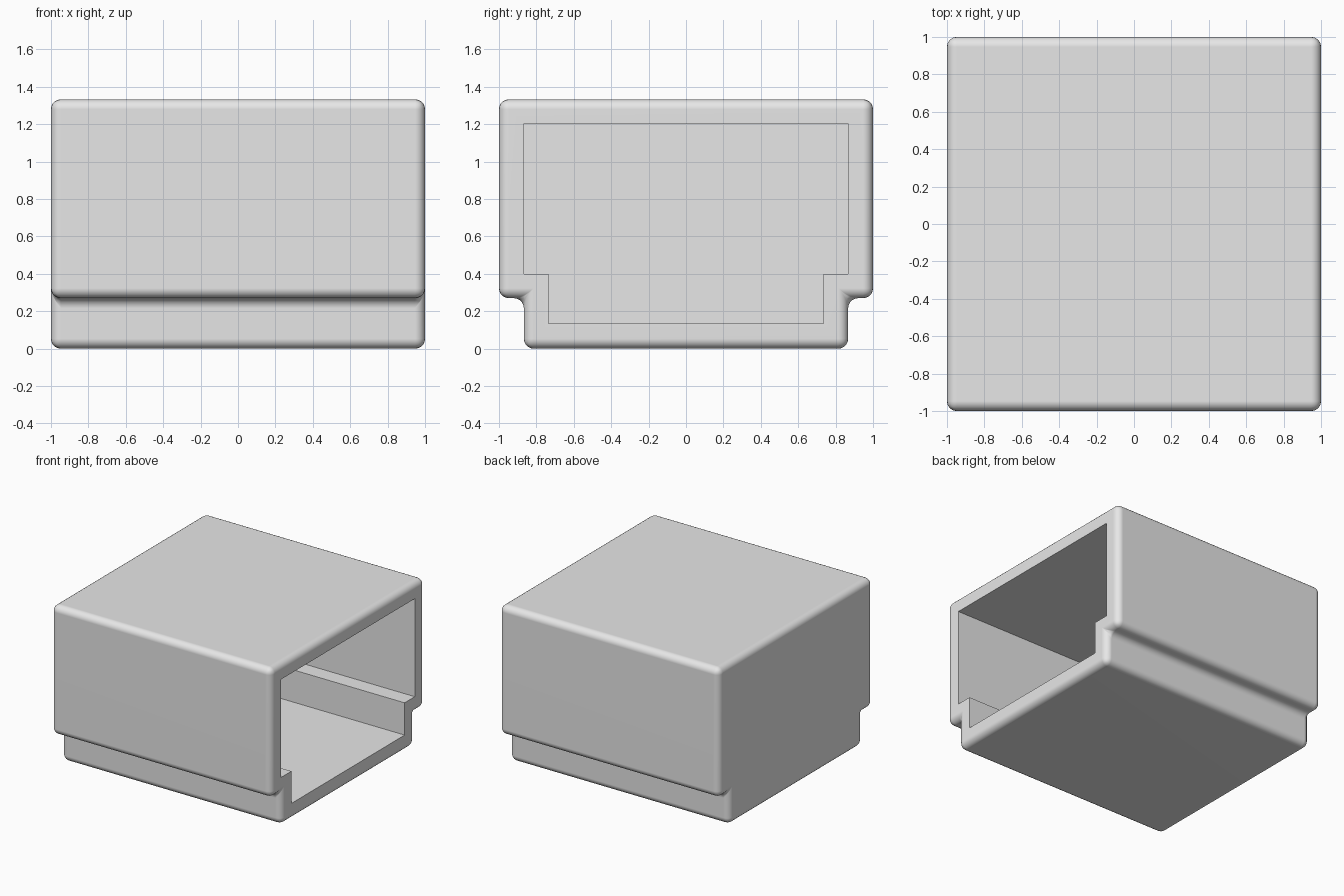
import bpy, bmesh

if "Cube" in bpy.data.objects:
    bpy.data.objects.remove(bpy.data.objects["Cube"], do_unlink=True)

grey = bpy.data.materials.new("light grey")
grey.use_nodes = True
grey.diffuse_color = (0.8, 0.8, 0.8, 1)
grey.node_tree.nodes["Principled BSDF"].inputs["Base Color"].default_value = (0.8, 0.8, 0.8, 1)


def stepped_block(name, x0, x1, wide, narrow, bottom, step, top):
    """Extrude a stepped, symmetric profile along x."""
    half = [(narrow, bottom), (narrow, step), (wide, step), (wide, top)]
    profile = half + [(-y, z) for y, z in reversed(half)]
    bm = bmesh.new()
    face = bm.faces.new([bm.verts.new((x0, y, z)) for y, z in profile])
    grown = bmesh.ops.extrude_face_region(bm, geom=[face])["geom"]
    moved = [g for g in grown if isinstance(g, bmesh.types.BMVert)]
    bmesh.ops.translate(bm, verts=moved, vec=(x1 - x0, 0, 0))
    bmesh.ops.recalc_face_normals(bm, faces=bm.faces)
    mesh = bpy.data.meshes.new(name)
    bm.to_mesh(mesh)
    bm.free()
    mesh.materials.append(grey)
    obj = bpy.data.objects.new(name, mesh)
    bpy.context.collection.objects.link(obj)
    return obj


# Outer body with an overhanging upper part, and the cavity open on +x
shell = stepped_block("box_shell", -1, 1, 1, 0.867, 0, 0.27, 1.333)
cavity = stepped_block("cavity_cutter", -0.867, 1.2, 0.867, 0.735, 0.135, 0.4, 1.205)
cavity.hide_render = True

# Rounded outer edges, then the sharp-edged cavity
bevel = shell.modifiers.new("rounded_edges", "BEVEL")
bevel.width = 0.053
bevel.segments = 5
bevel.limit_method = "ANGLE"
cut = shell.modifiers.new("hollow", "BOOLEAN")
cut.operation = "DIFFERENCE"
cut.solver = "EXACT"
cut.object = cavity

bpy.ops.object.select_all(action="DESELECT")
shell.select_set(True)
bpy.context.view_layer.objects.active = shell
for modifier in (bevel.name, cut.name):
    bpy.ops.object.modifier_apply(modifier=modifier)
bpy.data.objects.remove(cavity, do_unlink=True)

# Smooth rounded edges, flat walls
bpy.ops.object.shade_smooth_by_angle(angle=0.6)
weighted = shell.modifiers.new("flat_walls", "WEIGHTED_NORMAL")
weighted.keep_sharp = True
